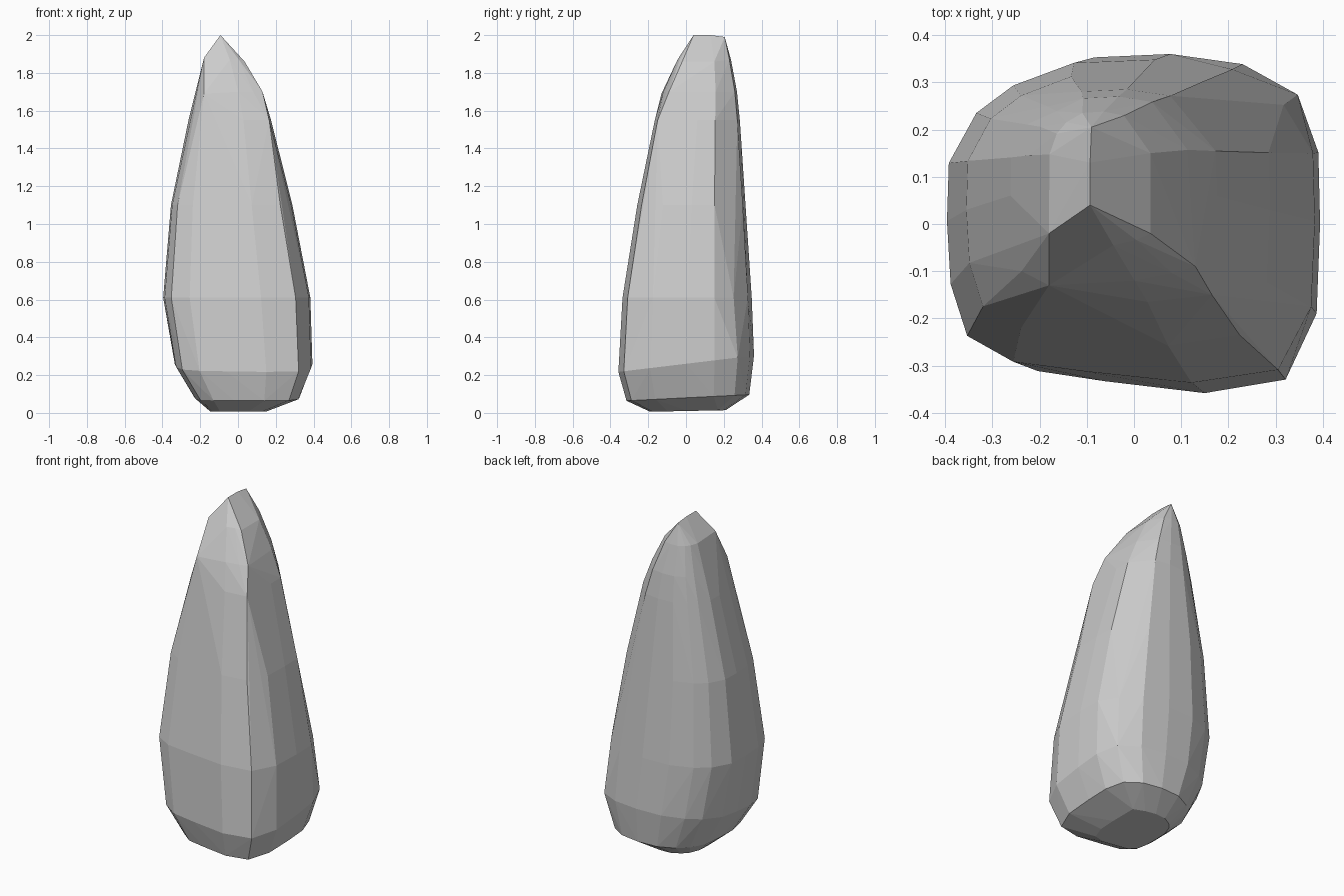
import bpy, bmesh

# Plan outline of the stone, scaled to -1..1 (front is -y)
OUTLINE = [(.80, -.92), (.98, -.53), (1, .0), (.99, .42), (.87, .76), (.55, .94),
           (.13, 1), (-.31, .98), (-.64, .84), (-.84, .67), (-.99, .36), (-1, 0),
           (-.98, -.39), (-.89, -.71), (-.64, -.87), (-.25, -.93), (.33, -1)]
BACK_RIGHT = 4  # outline corner that is worn away towards the top

# Levels: z, x min, x max, y min, y max, tilt along y, wear of the back-right corner
LEVELS = [(0.01, -.15, .155, -.19, .21, .02, 0),
          (0.08, -.23, .325, -.315, .335, .05, 0),
          (0.26, -.335, .394, -.358, .36, .12, 0),
          (0.61, -.396, .383, -.336, .348, 0, .04),
          (1.10, -.355, .288, -.258, .318, 0, .10),
          (1.55, -.262, .175, -.165, .285, 0, .14),
          (1.70, -.225, .115, -.12, .27, 0, .14),
          (1.87, -.18, .025, -.045, .238, 0, .14)]

# Sharp front-right edge, front-left shoulder, top ridge, back-right foot
EDGES = [(.31, -.325, .22), (.292, -.277, .57), (.165, -.15, 1.55), (.13, -.09, 1.70),
         (.035, -.02, 1.86), (.035, .15, 1.86), (-.18, -.13, 1.69), (-.18, -.02, 1.88),
         (-.093, .04, 2), (-.093, .13, 2), (-.09, .205, 1.99), (.15, .17, .015)]

bm = bmesh.new()
for z, x0, x1, y0, y1, tilt, wear in LEVELS:
    cx, cy, rx, ry = (x0 + x1) / 2, (y0 + y1) / 2, (x1 - x0) / 2, (y1 - y0) / 2
    for i, (u, v) in enumerate(OUTLINE):
        if i == BACK_RIGHT:
            u, v = u - wear, v - wear
        y = cy + ry * v
        bm.verts.new((cx + rx * u, y, max(0, z + tilt * y)))
for p in EDGES:
    bm.verts.new(p)

# Wrap the levels in a faceted skin and drop leftover points
bmesh.ops.convex_hull(bm, input=bm.verts[:])
bmesh.ops.delete(bm, geom=[v for v in bm.verts if not v.link_faces], context='VERTS')
bmesh.ops.dissolve_limit(bm, angle_limit=0.03, verts=bm.verts[:], edges=bm.edges[:])
bmesh.ops.recalc_face_normals(bm, faces=bm.faces[:])

mesh = bpy.data.meshes.new("standing_stone")
bm.to_mesh(mesh)
bm.free()
stone = bpy.data.objects.new("standing_stone", mesh)
bpy.context.collection.objects.link(stone)
